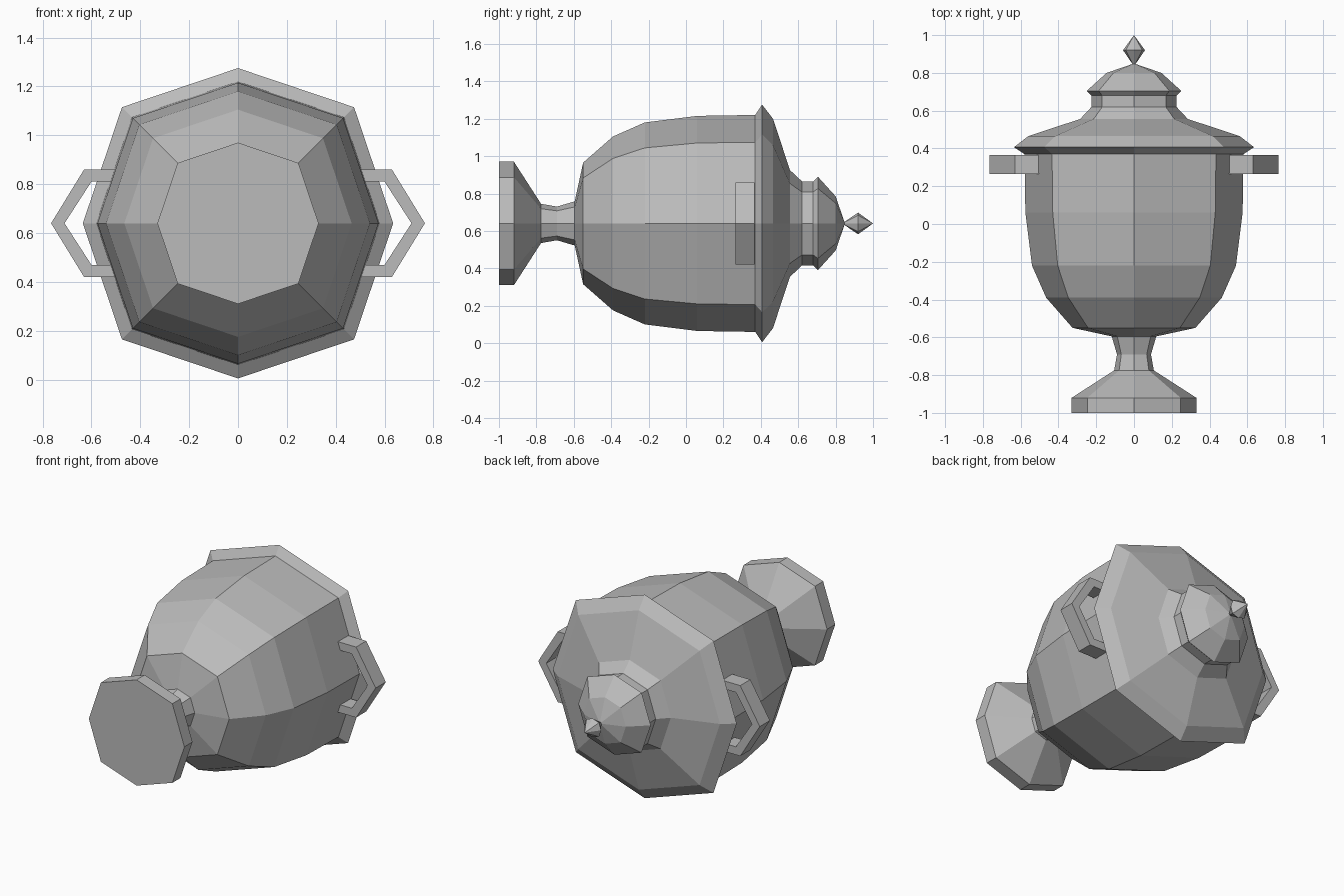
import bpy
import bmesh

AXIS_Z = 0.64   # height of the urn's lying axis
DIAG = 0.748    # diagonal corners sit slightly outside a regular octagon

cube = bpy.data.objects.get("Cube")
if cube:
    bpy.data.objects.remove(cube, do_unlink=True)

stone = bpy.data.materials.new("grey_stone")
stone.use_nodes = True
GREY = (0.5, 0.5, 0.5, 1.0)
stone.diffuse_color = GREY
stone.node_tree.nodes["Principled BSDF"].inputs["Base Color"].default_value = GREY

OCTAGON = [(1, 0), (DIAG, DIAG), (0, 1), (-DIAG, DIAG),
           (-1, 0), (-DIAG, -DIAG), (0, -1), (DIAG, -DIAG)]


def finish(name, bm):
    bmesh.ops.recalc_face_normals(bm, faces=bm.faces)
    mesh = bpy.data.meshes.new(name)
    bm.to_mesh(mesh)
    bm.free()
    mesh.materials.append(stone)
    obj = bpy.data.objects.new(name, mesh)
    bpy.context.collection.objects.link(obj)
    return obj


def lathe(name, profile):
    """Eight-sided turned part along y from (y, radius) pairs."""
    bm = bmesh.new()
    rings = []
    for y, r in profile:
        if r == 0:
            rings.append([bm.verts.new((0, y, AXIS_Z))] * 8)
        else:
            rings.append([bm.verts.new((r * u, y, AXIS_Z + r * v)) for u, v in OCTAGON])
    for a, b in zip(rings, rings[1:]):
        for i in range(8):
            j = (i + 1) % 8
            # a ring collapsed to a point gives triangles
            bm.faces.new(list(dict.fromkeys((a[i], a[j], b[j], b[i]))))
    for ring, (y, r) in ((rings[0], profile[0]), (rings[-1], profile[-1])):
        if r:
            bm.faces.new(ring)
    return finish(name, bm)


def handle(name, side):
    """Angular bracket, extruded along y."""
    outer = [(0.49, 0.22), (0.63, 0.22), (0.765, 0), (0.63, -0.22), (0.49, -0.22)]
    inner = [(0.49, 0.17), (0.60, 0.17), (0.71, 0), (0.60, -0.17), (0.49, -0.17)]
    bm = bmesh.new()
    loops = [[bm.verts.new((side * x, y, AXIS_Z + z)) for x, z in path]
             for path, y in ((outer, 0.265), (inner, 0.265), (inner, 0.365), (outer, 0.365))]
    for k in range(4):
        a, b = loops[k], loops[(k + 1) % 4]
        for i in range(4):
            bm.faces.new((a[i], a[i + 1], b[i + 1], b[i]))
    for i in (0, 4):
        bm.faces.new([loop[i] for loop in loops])
    return finish(name, bm)


# Foot with its waisted stem
lathe("foot", [(-1, 0.33), (-0.92, 0.33), (-0.775, 0.105), (-0.69, 0.09), (-0.595, 0.118)])

# Deep bowl
lathe("bowl", [(-0.595, 0.118), (-0.55, 0.325), (-0.39, 0.465), (-0.22, 0.54),
               (0.06, 0.575), (0.37, 0.58)])

# Stepped lid
lathe("lid", [(0.37, 0.58), (0.407, 0.635), (0.465, 0.56), (0.556, 0.285), (0.62, 0.225),
              (0.68, 0.225), (0.705, 0.25), (0.80, 0.145), (0.85, 0)])

# Pointed finial
lathe("finial", [(0.835, 0), (0.92, 0.058), (1, 0)])

# Side handles
handle("left_handle", 1)
handle("right_handle", -1)
